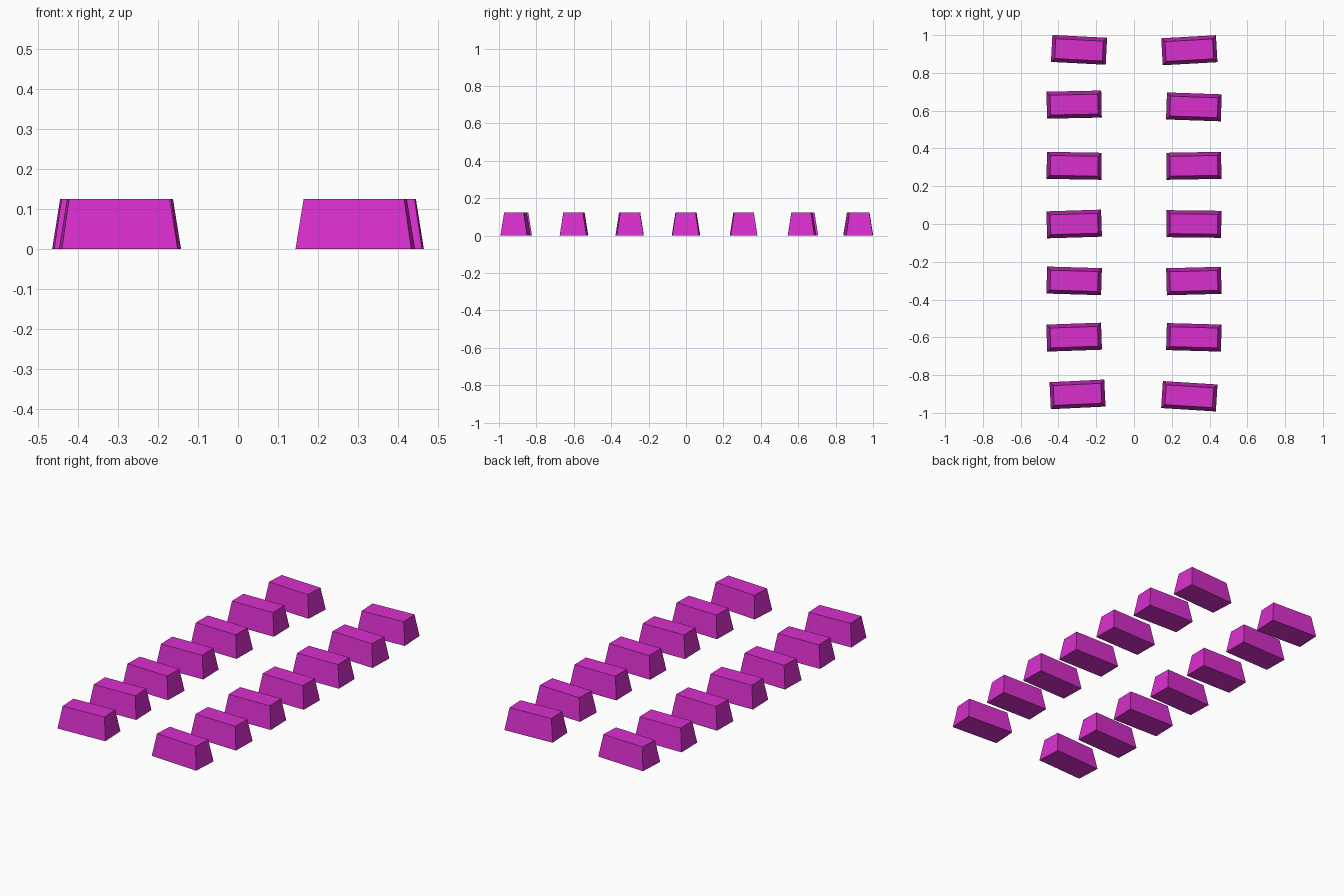
import bpy, bmesh
from math import radians
from mathutils import Matrix

cube = bpy.data.objects.get("Cube")
if cube:
    bpy.data.objects.remove(cube, do_unlink=True)

# Single magenta colour
magenta = bpy.data.materials.new("magenta")
magenta.use_nodes = True
colour = (0.70, 0.028, 0.61, 1)
magenta.diffuse_color = colour
magenta.node_tree.nodes["Principled BSDF"].inputs["Base Color"].default_value = colour

LENGTH, WIDTH, HEIGHT, INSET = 0.29, 0.143, 0.124, 0.019


def block_mesh():
    """Closed block whose four sides lean inward."""
    bm = bmesh.new()
    bmesh.ops.create_cube(bm, size=1, matrix=Matrix.Translation((0, 0, 0.5)))
    for v in bm.verts:
        lean = INSET if v.co.z > 0.5 else 0
        v.co.x *= LENGTH - 2 * lean
        v.co.y *= WIDTH - 2 * lean
        v.co.z *= HEIGHT
    mesh = bpy.data.meshes.new("tapered_block")
    bm.to_mesh(mesh)
    bm.free()
    mesh.materials.append(magenta)
    return mesh


# Two rows of slightly twisted blocks: x, y, turn in degrees, back to front
rows = {
    "right_block": [(-0.291, 0.922, -3), (-0.317, 0.632, 1.2), (-0.317, 0.308, -1),
                    (-0.317, 0.0, 1.8), (-0.317, -0.301, -1.7), (-0.317, -0.599, 2),
                    (-0.299, -0.902, 2.8)],
    "left_block": [(0.293, 0.92, 3.2), (0.317, 0.62, -2), (0.317, 0.308, 1),
                   (0.317, 0.0, -0.7), (0.317, -0.302, 1.5), (0.317, -0.6, -1.6),
                   (0.293, -0.912, -3.6)],
}
mesh = block_mesh()
for name, places in rows.items():
    for i, (x, y, turn) in enumerate(places, 1):
        block = bpy.data.objects.new(f"{name}_{i}", mesh)
        block.location = (x, y, 0)
        block.rotation_euler.z = radians(turn)
        bpy.context.collection.objects.link(block)
